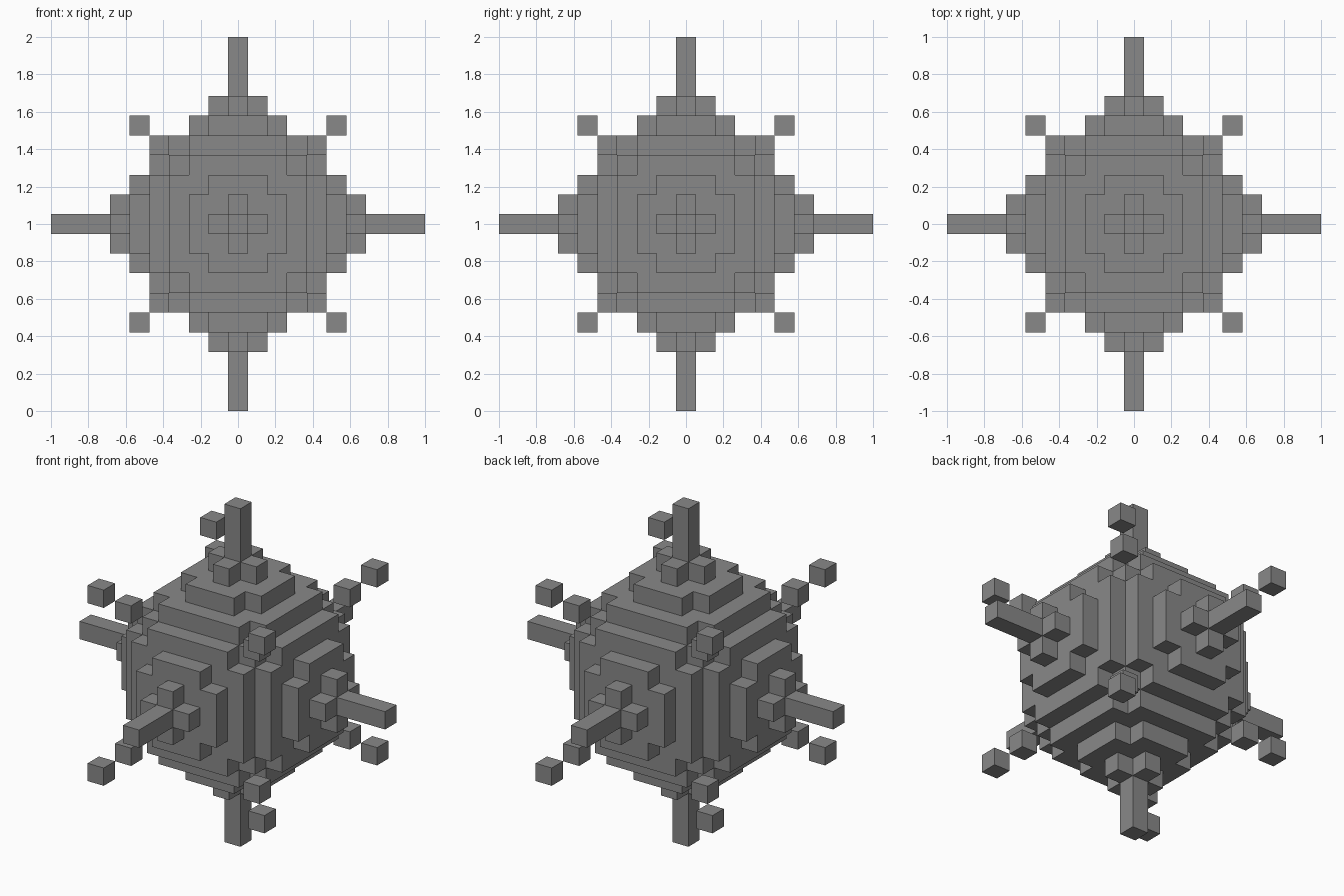
import bpy
import bmesh
from math import pi
from mathutils import Matrix, Vector

UNIT = 2 / 19  # edge of one block
CENTRE = Vector((0, 0, 1))

default_cube = bpy.data.objects.get("Cube")
if default_cube:
    bpy.data.objects.remove(default_cube, do_unlink=True)

GREY = (0.25, 0.25, 0.25, 1)
stone = bpy.data.materials.new("stone_grey")
stone.use_nodes = True
stone.diffuse_color = GREY
stone.node_tree.nodes["Principled BSDF"].inputs["Base Color"].default_value = GREY


def finish(name, bm, turn=Matrix()):
    """Turn a mesh given in block units about the centre and add it to the scene."""
    bm.transform(Matrix.Translation(CENTRE) @ turn @ Matrix.Scale(UNIT, 4))
    bmesh.ops.recalc_face_normals(bm, faces=bm.faces)
    mesh = bpy.data.meshes.new(name)
    bm.to_mesh(mesh)
    bm.free()
    mesh.materials.append(stone)
    bpy.context.collection.objects.link(bpy.data.objects.new(name, mesh))


def cube(name, size, position=(0, 0, 0)):
    bm = bmesh.new()
    bmesh.ops.create_cube(bm, size=size, matrix=Matrix.Translation(position))
    finish(name, bm)


def prism(name, outline, bottom, height, turn):
    """Extrude a flat outline outward from the core."""
    bm = bmesh.new()
    base = bm.faces.new([bm.verts.new((x, y, bottom)) for x, y in outline])
    top = bmesh.ops.extrude_face_region(bm, geom=[base], use_keep_orig=True)["geom"]
    verts = [v for v in top if isinstance(v, bmesh.types.BMVert)]
    bmesh.ops.translate(bm, verts=verts, vec=(0, 0, height))
    finish(name, bm, turn)


def notched_square(a, b):
    """Square of half width a whose corners are cut back to b."""
    quarter = [(a, -b), (a, b), (b, b)]
    outline = []
    for _ in range(4):
        outline += quarter
        quarter = [(-y, x) for x, y in quarter]
    return outline


# Solid core
cube("core", 7)

# Stepped plates and a long spike on each of the six sides
sides = {
    "top": Matrix(),
    "bottom": Matrix.Rotation(pi, 4, "X"),
    "front": Matrix.Rotation(pi / 2, 4, "X"),
    "back": Matrix.Rotation(-pi / 2, 4, "X"),
    "left": Matrix.Rotation(pi / 2, 4, "Y"),
    "right": Matrix.Rotation(-pi / 2, 4, "Y"),
}
plates = [("wide_plate", 3.5), ("middle_plate", 2.5), ("small_cross", 1.5)]
spike_outline = [(-0.5, -0.5), (0.5, -0.5), (0.5, 0.5), (-0.5, 0.5)]
for side, turn in sides.items():
    for step, (part, half) in enumerate(plates):
        prism(f"{side}_{part}", notched_square(half, half - 1), 3.5 + step, 1, turn)
    prism(f"{side}_spike", spike_outline, 6.5, 3, turn)

# Two blocks in a diagonal chain off every corner
for x, x_name in ((1, "left"), (-1, "right")):
    for y, y_name in ((-1, "front"), (1, "back")):
        for z, z_name in ((1, "upper"), (-1, "lower")):
            corner = Vector((x, y, z))
            cube(f"{z_name}_{y_name}_{x_name}_inner_block", 1, corner * 4)
            cube(f"{z_name}_{y_name}_{x_name}_outer_block", 1, corner * 5)
